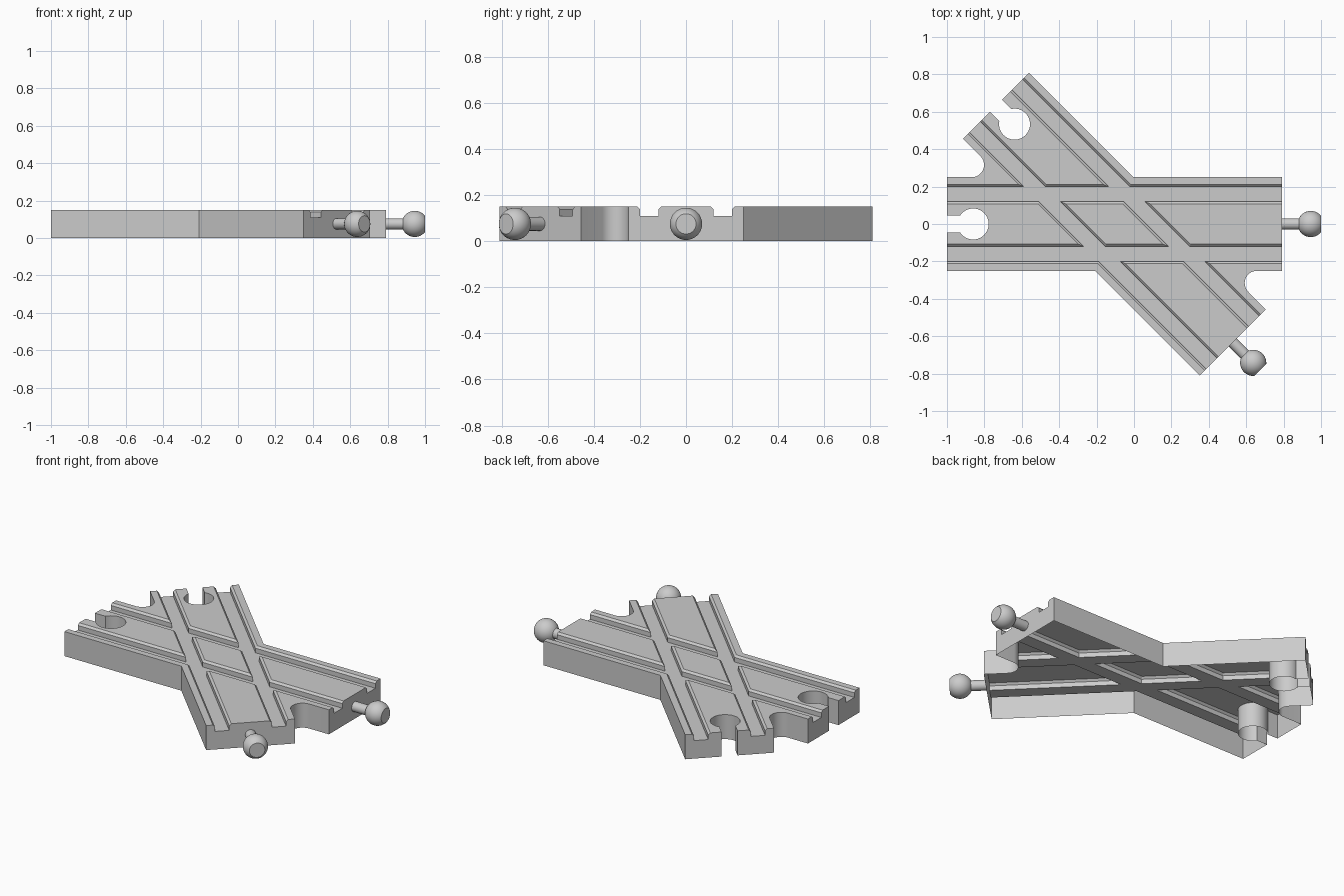
import bpy, bmesh
from math import pi, sin, cos, tan, asin, sqrt, radians
from mathutils import Vector, Matrix

cube = bpy.data.objects.get("Cube")
if cube:
    bpy.data.objects.remove(cube)

HALF, WIDE, TALL = 0.895, 0.25, 0.15      # half length, half width, height of a track bar
OFFSET = Matrix.Translation((-0.105, 0, 0))
STRAIGHT = Matrix.Identity(4)
DIAGONAL = Matrix.Rotation(radians(-45), 4, 'Z')

grey = bpy.data.materials.new("plain_grey")
grey.use_nodes = True
grey.diffuse_color = (0.6, 0.6, 0.6, 1)
grey.node_tree.nodes["Principled BSDF"].inputs["Base Color"].default_value = (0.6, 0.6, 0.6, 1)


def make_object(name, bm):
    bmesh.ops.recalc_face_normals(bm, faces=bm.faces)
    mesh = bpy.data.meshes.new(name)
    bm.to_mesh(mesh)
    bm.free()
    mesh.materials.append(grey)
    obj = bpy.data.objects.new(name, mesh)
    bpy.context.collection.objects.link(obj)
    return obj


def prism(name, points, direction):
    bm = bmesh.new()
    face = bm.faces.new([bm.verts.new(p) for p in points])
    new = bmesh.ops.extrude_face_region(bm, geom=[face])["geom"]
    moved = [v for v in new if isinstance(v, bmesh.types.BMVert)]
    bmesh.ops.translate(bm, verts=moved, vec=direction)
    return make_object(name, bm)


def arc(cx, cy, r, start, end, steps):
    angles = [start + (end - start) * i / steps for i in range(steps + 1)]
    return [Vector((cx + r * cos(a), cy + r * sin(a), 0)) for a in angles]


def smooth(obj):
    bpy.ops.object.select_all(action='DESELECT')
    obj.select_set(True)
    bpy.context.view_layer.objects.active = obj
    bpy.ops.object.shade_smooth_by_angle(angle=radians(30))


# Outline: two bars crossing at 45 degrees
def bar_end(matrix, sign):
    return [matrix @ Vector((sign * HALF, v * sign, 0)) for v in (-WIDE, WIDE)]


def socket_end(matrix):
    radius, slot = 0.083, 0.045
    sweep = pi - asin(slot / radius)
    pts = [Vector((-HALF, WIDE, 0)), Vector((-HALF, slot, 0))]
    pts += arc(-0.755, 0, radius, sweep, -sweep, 32)
    pts += [Vector((-HALF, -slot, 0)), Vector((-HALF, -WIDE, 0))]
    return [matrix @ p for p in pts]


r = 0.066
t = tan(pi / 8)
fillet = arc(-(WIDE + r) / t, WIDE + r, r, pi / 4, -pi / 2, 14)
corner = Vector((WIDE * t, WIDE, 0))
outline = (bar_end(STRAIGHT, 1) + [corner] + socket_end(DIAGONAL) + fillet
           + socket_end(STRAIGHT) + [-corner] + bar_end(DIAGONAL, 1) + [-p for p in fillet])
body = prism("crossing_track", outline, (0, 0, TALL))

# Wheel grooves with chamfered lips
profile = [(0.12, 0.11), (0.20, 0.11), (0.20, 0.138), (0.212, TALL),
           (0.212, 0.2), (0.108, 0.2), (0.108, TALL), (0.12, 0.138)]
cutters = []
for matrix in (STRAIGHT, DIAGONAL):
    for side in (-1, 1):
        reach = HALF + 0.05
        pts = [matrix @ Vector((-reach, side * v, z)) for v, z in profile]
        cutter = prism("groove_cutter", pts, matrix @ Vector((2 * reach, 0, 0)))
        cutter.hide_render = True
        cutters.append(cutter)
        mod = body.modifiers.new("groove", 'BOOLEAN')
        mod.operation = 'DIFFERENCE'
        mod.solver = 'EXACT'
        mod.object = cutter

bpy.context.view_layer.update()
evaluated = body.evaluated_get(bpy.context.evaluated_depsgraph_get())
cut_mesh = bpy.data.meshes.new_from_object(evaluated)
body.modifiers.clear()
body.data = cut_mesh
for cutter in cutters:
    bpy.data.objects.remove(cutter)

# Open underside, leaving a thin moulded shell
bm = bmesh.new()
bm.from_mesh(cut_mesh)
bottom = [f for f in bm.faces if f.calc_center_median().z < 0.001]
bmesh.ops.delete(bm, geom=bottom, context='FACES')
bm.transform(OFFSET)
bm.to_mesh(cut_mesh)
bm.free()
smooth(body)


# Ball connectors: neck, ball and flat tip turned about the bar axis
def connector(name, matrix):
    ball, neck, tip, middle = 0.07, 0.03, 0.044, 1.05
    start, end = pi - asin(neck / ball), asin(tip / ball)
    pts = [Vector((HALF, 0, neck))]
    for i in range(15):
        a = start + (end - start) * i / 14
        pts.append(Vector((middle + ball * cos(a), 0, ball * sin(a))))
    pts.append(Vector((middle + ball * cos(end), 0, 0)))
    bm = bmesh.new()
    verts = [bm.verts.new(p) for p in pts]
    edges = [bm.edges.new(pair) for pair in zip(verts, verts[1:])]
    bmesh.ops.spin(bm, geom=verts + edges, cent=(0, 0, 0), axis=(1, 0, 0),
                   angle=2 * pi, steps=32)
    bmesh.ops.remove_doubles(bm, verts=bm.verts, dist=0.0005)
    bm.transform(OFFSET @ Matrix.Translation((0, 0, TALL / 2)) @ matrix)
    smooth(make_object(name, bm))


connector("straight_connector", STRAIGHT)
connector("diagonal_connector", DIAGONAL)
